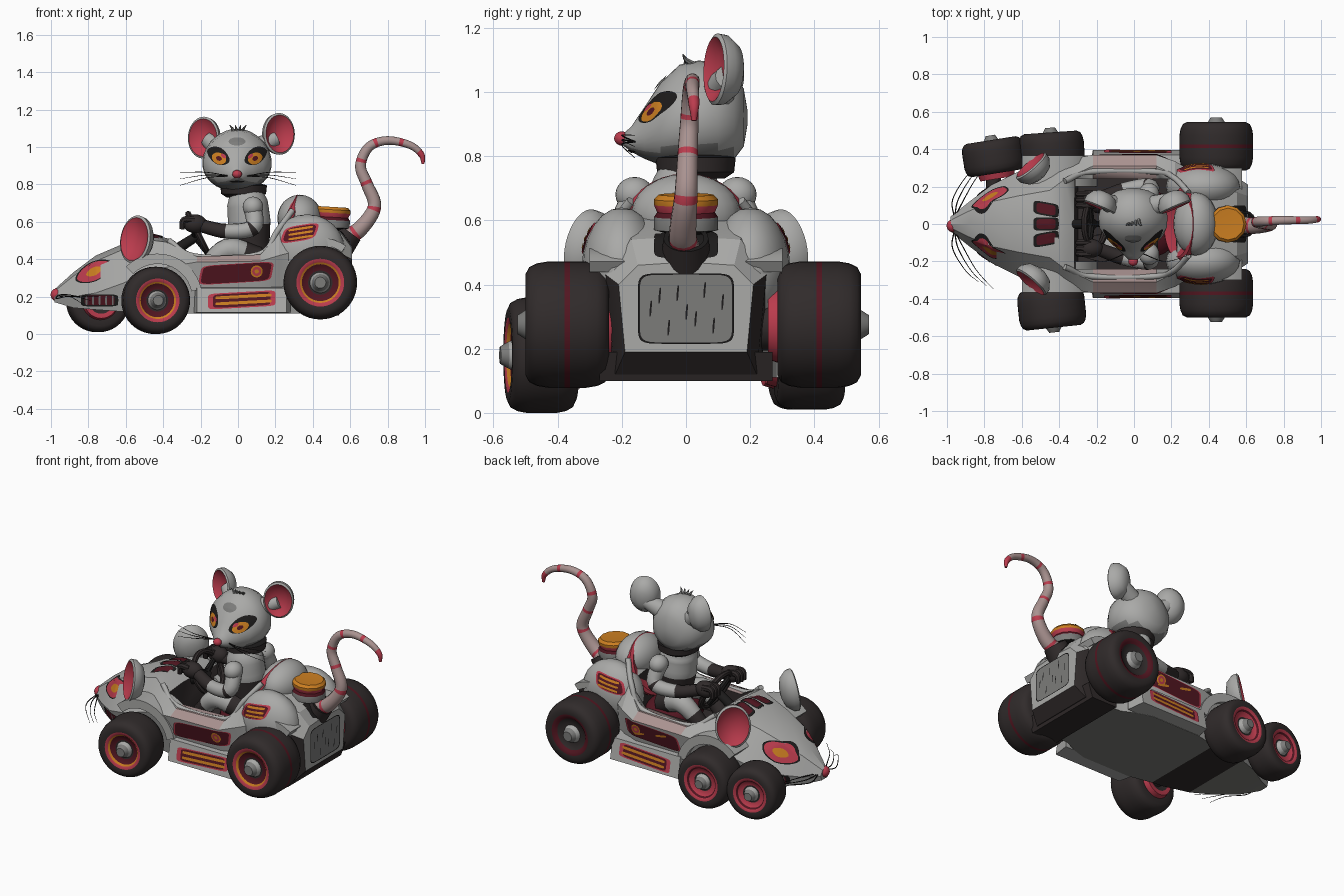
import bpy, bmesh, math
from mathutils import Vector, Matrix
from mathutils.bvhtree import BVHTree

if "Cube" in bpy.data.objects:
    bpy.data.objects.remove(bpy.data.objects["Cube"])

COLOURS = {
    "light_grey": (.40, .40, .39), "mid_grey": (.2, .2, .195), "rubber": (.03, .024, .024),
    "crimson": (.5, .045, .075), "dark_red": (.085, .008, .015), "orange": (.6, .21, .015),
    "black": (.012, .011, .011), "underside_grey": (.2, .2, .185), "rosy_grey": (.40, .29, .28)}
MATS = {}
for key, rgb in COLOURS.items():
    m = bpy.data.materials.new(key)
    m.use_nodes = True
    m.diffuse_color = (*rgb, 1)
    bsdf = m.node_tree.nodes["Principled BSDF"]
    bsdf.inputs["Base Color"].default_value = (*rgb, 1)
    bsdf.inputs["Roughness"].default_value = .8
    MATS[key] = m


def finish(name, bm, used, angle):
    me = bpy.data.meshes.new(name)
    bm.to_mesh(me)
    bm.free()
    for k in used:
        me.materials.append(MATS[k])
    me.shade_smooth()
    me.set_sharp_from_angle(angle=angle)
    ob = bpy.data.objects.new(name, me)
    bpy.context.collection.objects.link(ob)
    return ob


def loft(name, rings, mat, cap=True, face_dir=None, angle=.7):
    """Skin equal rings of points; mat is a name or a rule(ring, centre, normal)."""
    bm = bmesh.new()
    vs = [[bm.verts.new(p) for p in r] for r in rings]
    n, used, faces = len(rings[0]), [], []
    for i in range(len(rings) - 1):
        for j in range(n):
            k = (j + 1) % n
            faces.append((i, bm.faces.new((vs[i][j], vs[i][k], vs[i + 1][k], vs[i + 1][j]))))
    if cap:
        faces += [(0, bm.faces.new(vs[0])), (len(rings) - 2, bm.faces.new(vs[-1]))]
    if face_dir is None:
        bmesh.ops.recalc_face_normals(bm, faces=bm.faces)
    bm.normal_update()
    for i, f in faces:
        if face_dir and f.normal.dot(face_dir) < 0:
            f.normal_flip()
        key = mat if isinstance(mat, str) else mat(i, f.calc_center_median(), f.normal)
        if key not in used:
            used.append(key)
        f.material_index = used.index(key)
    bmesh.ops.remove_doubles(bm, verts=bm.verts, dist=1e-5)
    return finish(name, bm, used, angle)


def circle(n, fn):
    return [fn(math.cos(math.tau * j / n), math.sin(math.tau * j / n)) for j in range(n)]


def aim(c, d):
    return Matrix.Translation(c) @ Vector(d).to_track_quat('Z', 'Y').to_matrix().to_4x4()


def lathe(name, profile, mtx, n=32):
    """Profile rows are radius, height, colour of the band that follows."""
    rings = [circle(n, lambda c, s: mtx @ Vector((r * c, r * s, h))) for r, h, _ in profile]
    return loft(name, rings, lambda i, c, nn: profile[i][2], cap=False)


def blob(name, c, r, mat, n=24):
    prof = [(math.sin(math.pi * i / 12), math.cos(math.pi * i / 12), mat) for i in range(13)]
    return lathe(name, prof, Matrix.Translation(c) @ Matrix.Diagonal((*r, 1)), n)


def tube(name, pts, radii, mat, n=10, sub=6):
    """Round tapering tube along a smooth path."""
    P = [Vector(p) for p in pts]
    P = [2 * P[0] - P[1]] + P + [2 * P[-1] - P[-2]]
    path, rad = [], []
    for i in range(1, len(P) - 2):
        a, b, c, d = P[i - 1:i + 3]
        for k in range(sub + (i == len(P) - 3)):
            t = k / sub
            path.append(.5 * (2 * b + (c - a) * t + (2 * a - 5 * b + 4 * c - d) * t * t
                              + (3 * b - a - 3 * c + d) * t ** 3))
            rad.append(radii[i - 1] * (1 - t) + radii[i] * t)
    side, rings = Vector((.13, .9, .41)), []
    for i, p in enumerate(path):
        tan = (path[min(i + 1, len(path) - 1)] - path[max(i - 1, 0)]).normalized()
        side = (side - tan * side.dot(tan)).normalized()
        up = tan.cross(side)
        rings.append(circle(n, lambda c, s: p + rad[i] * (side * c + up * s)))
    rule = mat if isinstance(mat, str) else lambda i, c, nn: mat(i / (len(path) - 1), i)
    return loft(name, rings, rule)


def prism(name, poly, y0, y1, mat):
    return loft(name, [[(x, y, z) for x, z in poly] for y in (y0, y1)], mat, angle=.5)


def cup(name, c, d, rx, ry, depth, inner, rim, outer):
    """Hollow dish with a rim, used for ears and the seat shell."""
    prof = [(0, -.3, inner), (.5, -.2, inner), (.86, .15, inner), (.9, .2, rim), (1, .1, rim),
            (.97, -.3, outer), (.7, -.8, outer), (.35, -1, outer), (0, -1.05, outer)]
    return lathe(name, prof, aim(c, d) @ Matrix.Diagonal((rx, ry, depth, 1)))


def decal(name, target, origin, u, v, d, bands, power=2, lift=.006, n=32):
    """Thin painted patch laid on a surface; bands are scale, colour from the middle out."""
    me = target.data
    bvh = BVHTree.FromPolygons([w.co for w in me.vertices], [p.vertices for p in me.polygons])
    o, u, v, d = map(Vector, (origin, u, v, d))
    depth, rings, cols, prev = 0, [], [], 0
    bend = lambda a: math.copysign(abs(a) ** (2 / power), a)
    for scale, col in bands:
        for k in range(0 if not rings else 1, 5):
            s, ring = prev + (scale - prev) * k / 4, []
            for a, b in circle(n, lambda c, s: (bend(c), bend(s))):
                p = o + (u * a + v * b) * s
                hit = bvh.ray_cast(p, d)
                depth = hit[3] if hit[0] else depth
                ring.append(p + d * (depth - lift))
            rings.append(ring)
            cols.append(col)
        prev = scale
    return loft(name, rings, lambda i, c, nn: cols[i + 1], cap=False, face_dir=-d)


# Car body shell: x, half widths low / shoulder / top, heights low / shoulder / top / ridge
SECTIONS = [
    (-.98, .03, .04, .02, .17, .20, .23, .24), (-.88, .10, .12, .07, .14, .20, .31, .33),
    (-.76, .18, .21, .12, .13, .22, .39, .42), (-.62, .24, .28, .15, .12, .27, .45, .48),
    (-.45, .27, .33, .18, .11, .34, .50, .53), (-.37, .28, .34, .24, .11, .36, .49, .51),
    (-.22, .31, .37, .31, .11, .385, .415, .41), (.12, .31, .37, .31, .11, .39, .425, .42),
    (.22, .28, .335, .26, .11, .42, .54, .57), (.30, .24, .29, .20, .11, .44, .62, .66),
    (.45, .23, .27, .19, .11, .44, .58, .60), (.55, .22, .25, .17, .12, .43, .54, .55),
    (.61, .19, .21, .15, .19, .40, .46, .47)]
rings = []
for x, a, b, c, za, zb, zc, zd in SECTIONS:
    half = [(a, za), (b, zb), (c, zc)]
    rings.append([(x, w, z) for w, z in half] + [(x, 0, zd)] + [(x, -w, z) for w, z in reversed(half)])


def body_rule(i, c, n):
    if i > 9 and c.z < .4 and n.x < .9:
        return "rubber"
    if n.z < -.6:
        return "rubber" if i in (3, 4) else "underside_grey"
    return "rosy_grey" if i == 6 and n.z > .3 else "light_grey"


body = loft("car_body", rings, body_rule, angle=.45)
cutter = prism("cockpit_cutter", [(-.36, 1), (-.30, .25), (.20, .25), (.27, 1)], -.24, .24, "rubber")
mod = body.modifiers.new("cockpit", 'BOOLEAN')
mod.object, mod.solver, mod.material_mode = cutter, 'EXACT', 'TRANSFER'
bpy.context.view_layer.objects.active = body
bpy.ops.object.modifier_apply(modifier=mod.name)
bpy.data.objects.remove(cutter)


# Wheels, with hub, rim bands and tread stripe
def wheel(name, c, R, W, s, steer, inner, ring, outer, stripe="rubber"):
    prof = [(0, W + .025, "mid_grey"), (.15 * R, W + .025, "mid_grey"), (.23 * R, W, "light_grey"),
            (.28 * R, W - .025, "rubber"), (.33 * R, W - .025, inner), (.5 * R, W - .015, ring),
            (.55 * R, W - .005, outer), (.65 * R, W, "rubber"), (.8 * R, W, "rubber"),
            (.91 * R, W * .91, "rubber"), (.97 * R, W * .72, "rubber"), (R, W * .45, "rubber"),
            (R, W * .07, stripe), (R, -W * .07, "rubber"), (R, -W * .45, "rubber"),
            (.97 * R, -W * .72, "rubber"), (.91 * R, -W * .91, "rubber"), (.8 * R, -W, "rubber"),
            (.6 * R, -W, "crimson"), (.55 * R, -W - .03, "crimson"), (.4 * R, -W - .03, "rubber"),
            (0, -W, "rubber")]
    turn = Matrix.Rotation(math.radians(steer), 4, 'Z') @ Matrix.Rotation(-s * math.pi / 2, 4, 'X')
    lathe(name, prof, Matrix.Translation(c) @ turn, 40)


wheel("front_wheel_right", (-.44, -.45, .18), .18, .105, -1, 6, "dark_red", "orange", "crimson")
wheel("front_wheel_left", (-.44, .385, .185), .175, .105, 1, 4, "crimson", "dark_red", "crimson")
wheel("extra_front_wheel_left", (-.75, .36, .175), .165, .09, 1, 9, "crimson", "dark_red", "crimson")
wheel("rear_wheel_right", (.44, -.37, .275), .197, .13, -1, 0, "dark_red", "orange", "crimson", "dark_red")
wheel("rear_wheel_left", (.44, .415, .275), .197, .13, 1, 0, "rubber", "dark_red", "dark_red", "dark_red")
tube("rear_axle", [(.44, -.35, .27), (.44, .35, .27)], [.08, .08], "rubber")
tube("front_axle", [(-.44, -.4, .18), (-.44, .36, .18)], [.05, .05], "rubber")
tube("extra_front_axle", [(-.75, 0, .18), (-.75, .33, .18)], [.04, .04], "rubber")
prism("rear_skid", [(.36, .10), (.54, .10), (.57, .19), (.36, .19)], -.27, .27, "rubber")


def arch(cx, cz, r0, r1, a0, a1):
    ang = [math.radians(a0 + (a1 - a0) * i / 14) for i in range(15)]
    return [(cx + r1 * math.cos(a), cz + r1 * math.sin(a)) for a in ang] + \
           [(cx + r0 * math.cos(a), cz + r0 * math.sin(a)) for a in reversed(ang)]


for s, side in ((1, "left"), (-1, "right")):
    Y = lambda x, y, z: (x, y * s, z)
    inward = (0, -s, 0)
    # Fenders and haunches
    prism("front_fender_" + side, arch(-.43, .19, .185, .24, 12, 135), .2 * s, .365 * s, "light_grey")
    prism("rear_fender_" + side, arch(.44, .275, .2, .24, 55, 175), .18 * s, .3 * s, "light_grey")
    haunch = blob("haunch_" + side, Y(.37, .2, .45), (.2, .125, .19), "light_grey")
    decal("haunch_vent_" + side, haunch, Y(.33, 1, .54), (.095, 0, .015), (.015, 0, .045), inward,
          [(.86, "dark_red"), (1, "crimson")], 4)
    for k in (-1, 0, 1):
        decal("vent_slat_" + side, haunch, Y(.335, 1, .54 + .024 * k), (.065, 0, .01), (0, 0, .006),
              inward, [(1, "orange")], 6, .009)
    # Sill with striped inset
    sill = loft("sill_" + side, [[Y(a, y, z) for a in (-.24 + e, .28 - e)] + [Y(b, y2, z2) for b in
                (.28 - e, -.24 + e)] for e, y, z, y2, z2 in ((0, .28, .11, .28, .255), (.02, .395, .115, .37, .245))],
                "light_grey", angle=.3)
    decal("sill_inset_" + side, sill, Y(.02, 1, .183), (.18, 0, .01), (0, 0, .042), inward,
          [(.85, "dark_red"), (1, "crimson")], 9)
    for k in (-1, 1):
        decal("sill_stripe_" + side, sill, Y(.03, 1, .185 + .016 * k), (.15, 0, .008), (0, 0, .008),
              inward, [(1, "orange")], 8, .009)
    # Door panel and cockpit rim
    decal("door_panel_" + side, body, Y(-.01, 1, .325), (.195, 0, .012), (.01, 0, .052), inward,
          [(.94, "dark_red"), (1, "crimson")], 7)
    decal("door_badge_" + side, body, Y(.1, 1, .335), (.032, 0, 0), (0, 0, .032), inward,
          [(.35, "orange"), (.75, "crimson"), (1, "orange")], 2, .009)
    tube("cockpit_rim_" + side, [Y(-.37, .23, .5), Y(-.23, .28, .415), Y(.11, .28, .425), Y(.21, .25, .55),
         Y(.29, .17, .66)], [.016] * 5, "light_grey")
    # Eye-shaped headlight, grille and ear of the car
    decal("headlight_" + side, body, Y(-.77, 1, .335), (.1, 0, .045), (-.015, 0, .05), inward,
          [(.42, "orange"), (.9, "crimson"), (1, "black")], 1.7)
    decal("grille_" + side, body, Y(-.74, 1, .18), (.1, 0, 0), (0, 0, .032), inward,
          [(.8, "dark_red"), (1, "black")], 6)
    for k in range(5):
        decal("grille_bar_" + side, body, Y(-.81 + .035 * k, 1, .18), (.005, 0, 0), (0, 0, .025),
              inward, [(1, "mid_grey")], 4, .009, 16)
    cup("car_ear_" + side, Y(-.545, .305, .505), Y(-.6, .7, .15), .105, .13, .075, "crimson", "light_grey", "light_grey")
    for k in range(3):
        tube("car_whisker_" + side, [Y(-.96, .03, .21), Y(-.97 + .03 * k, .13, .19 + .01 * k),
             Y(-.9 + .03 * k, .25, .2), Y(-.83 + .04 * k, .31 + .02 * k, .16 + .02 * k)],
             [.004, .003, .002, .001], "black", 5)
    # Driver limbs
    blob("shoulder_" + side, Y(.08, .16, .68), (.055, .06, .055), "light_grey")
    tube("arm_" + side, [Y(.08, .15, .68), Y(.08, .2, .57), Y(-.06, .18, .55), Y(-.2, .13, .58)],
         [.05, .045, .04, .035], lambda t, i: "rubber" if t > .62 or .3 < t < .38 else "light_grey")
    blob("glove_" + side, Y(-.23, .13, .59), (.065, .05, .05), "rubber")
    for k in range(3):
        tube("finger_" + side, [Y(-.23, .1 + .03 * k, .61), Y(-.29, .1 + .03 * k, .61),
             Y(-.3, .1 + .03 * k, .56)], [.02, .018, .014], "rubber", 8)
    tube("leg_" + side, [Y(.1, .08, .4), Y(-.06, .12, .45), Y(-.2, .1, .32)], [.07, .06, .045],
         lambda t, i: "rubber" if t > .7 or t < .2 else "light_grey")

# Hood panels, nose and rear details
for k in (-1, 0, 1):
    decal("hood_panel", body, (-.47, .08 * k, 1), (.068, -.012 * k, 0), (0, .036, 0), (0, 0, -1),
          [(.75, "dark_red"), (1, "black")], 5)
for k in (-1, 1):
    decal("door_streak_left", body, (-.08 * k, 1, .325 + .015 * k), (.04, 0, -.008), (0, 0, .007), (0, -1, 0),
          [(1, "orange")], 4, .009, 16)
blob("car_nose", (-.97, -.01, .21), (.032, .034, .034), "crimson")
decal("rear_plate", body, (1, 0, .325), (0, .15, 0), (0, 0, .11), (-1, 0, 0),
      [(.96, "mid_grey"), (1, "black")], 8)
decal("rear_recess", body, (1, 0, .525), (0, .1, 0), (0, 0, .042), (-1, 0, 0), [(1, "black")], 6)
for k in range(9):
    decal("plate_scratch", body, (1, -.11 + .028 * k, .325 + .06 * math.sin(k * 2.4)), (0, .003, 0),
          (0, .002, .025), (-1, 0, 0), [(1, "black")], 3, .009, 16)
blob("rear_hump", (.33, 0, .62), (.12, .17, .125), "light_grey")
cap_rows = [(0, .045, "orange"), (.085, .05, "orange"), (.1, .035, "orange"), (.1, .018, "crimson"),
            (.09, -.005, "dark_red"), (.1, -.02, "mid_grey"), (.1, -.06, "black"), (0, -.09, "black")]
lathe("filler_cap", cap_rows, aim((.5, 0, .63), (.06, 0, 1)), 12)
lathe("tail_socket", [(.055, .03, "black"), (.07, .03, "rubber"), (.08, -.06, "rubber")],
      aim((.58, 0, .52), (.6, 0, .8)), 24)
tube("tail", [(.55, 0, .5), (.65, -.01, .56), (.73, 0, .68), (.69, .005, .8), (.655, .01, .9), (.70, .015, 1.0),
     (.80, .02, 1.035), (.92, .02, 1.01), (.98, .025, .96), (.99, .025, .91)],
     [.046, .043, .036, .032, .029, .026, .023, .02, .017, .008],
     lambda t, i: "crimson" if t > .84 or i % 7 == 4 else "rosy_grey", 14)

# Seat and steering wheel
cup("seat_back", (.245, 0, .575), (-.9, 0, .42), .195, .185, .08, "crimson", "crimson", "light_grey")
blob("seat_cushion", (.08, 0, .34), (.17, .18, .08), "dark_red")
wheel_frame = aim((-.21, 0, .53), (.9, 0, .45))
path = circle(24, lambda c, s: wheel_frame @ Vector((.125 * c, .125 * s, 0)))
tube("steering_rim", path + path[:1], [.017] * 25, "rubber", 8, 2)
for a in (.5, 2.6, 4.7):
    tube("steering_spoke", [wheel_frame @ Vector((0, 0, -.02)), wheel_frame @
         Vector((.12 * math.cos(a), .12 * math.sin(a), 0))], [.02, .014], "black", 8)
tube("steering_column", [(-.21, 0, .53), (-.38, 0, .42)], [.025, .03], "black")

# Driver torso and head
tube("torso", [(.08, 0, .36), (.07, 0, .48), (.06, 0, .6), (.05, 0, .7), (.03, .02, .8)],
     [.1, .1, .115, .11, .07], lambda t, i: "rubber" if t < .42 or t > .85 else "light_grey", 20)
lathe("collar", [(.09, .04, "black"), (.125, .03, "rubber"), (.12, -.015, "rubber"), (.09, -.035, "rubber")],
      aim((.03, .03, .765), (0, 0, 1)))
HEAD = [(-.205, .012, .01, .85), (-.17, .045, .04, .853), (-.13, .085, .08, .872), (-.08, .14, .128, .90),
        (-.02, .18, .16, .925), (.04, .185, .168, .93), (.1, .17, .16, .93), (.15, .135, .135, .925),
        (.18, .08, .09, .92), (.192, .02, .02, .92)]
head = loft("head", [circle(32, lambda c, s: (rx * c * (1 - .1 * s) - .005, y, z + rz * s)) for y, rx, rz, z in HEAD],
            lambda i, c, n: "mid_grey" if n.z < -.6 else "light_grey", angle=1.2)
blob("nose", (-.005, -.2, .855), (.026, .024, .022), "crimson")
decal("mouth", head, (-.005, -1, .815), (.04, 0, 0), (0, 0, .005), (0, 1, 0), [(1, "black")], 2)
decal("brow_patch", head, (-.005, -1, 1.03), (.045, 0, 0), (0, 0, .022), (0, 1, 0), [(1, "mid_grey")], 2)
for s, side in ((1, "left"), (-1, "right")):
    # Slanted eyes with heavy dark lids
    decal("eye_lid_" + side, head, (.1 * s - .005, -1, .953), (.06, 0, .028 * s), (-.01 * s, 0, .044), (0, 1, 0),
          [(1, "black")], 1.7)
    decal("eye_" + side, head, (.097 * s - .005, -1, .939), (.038, 0, .012 * s), (-.006 * s, 0, .03), (0, 1, 0),
          [(.4, "dark_red"), (1, "orange")], 1.9, .009)
    decal("eye_glint_" + side, head, (.072 * s - .005, -1, .952), (.014, 0, .006 * s), (0, 0, .011), (0, 1, 0),
          [(1, "crimson")], 2, .0098, 16)
    cup("ear_" + side, (.018 + .2 * s, .1, 1.06 + .01 * s), (.38 * s, -.9, .05), .09, .112, .075,
        "crimson", "light_grey", "light_grey")
    tube("ear_root_" + side, [(.11 * s, .1, 1.0), (.018 + .185 * s, .13, 1.045)], [.055, .04], "light_grey", 14)
    for k in range(3):
        tube("whisker_" + side, [(.05 * s, -.16, .845), (.17 * s, -.2, .85 + .015 * (k - 1)),
             (.31 * s, -.16, .83 + .035 * (k - 1))], [.003, .002, .001], "black", 5)
for k in range(4):
    x = .015 * (k - 1.5)
    tube("hair_tuft", [(x, .012 * k, 1.08), (x * 1.4, .0, 1.1), (x * 2, -.01, 1.118)],
         [.01, .007, .001], "mid_grey", 6, 3)
